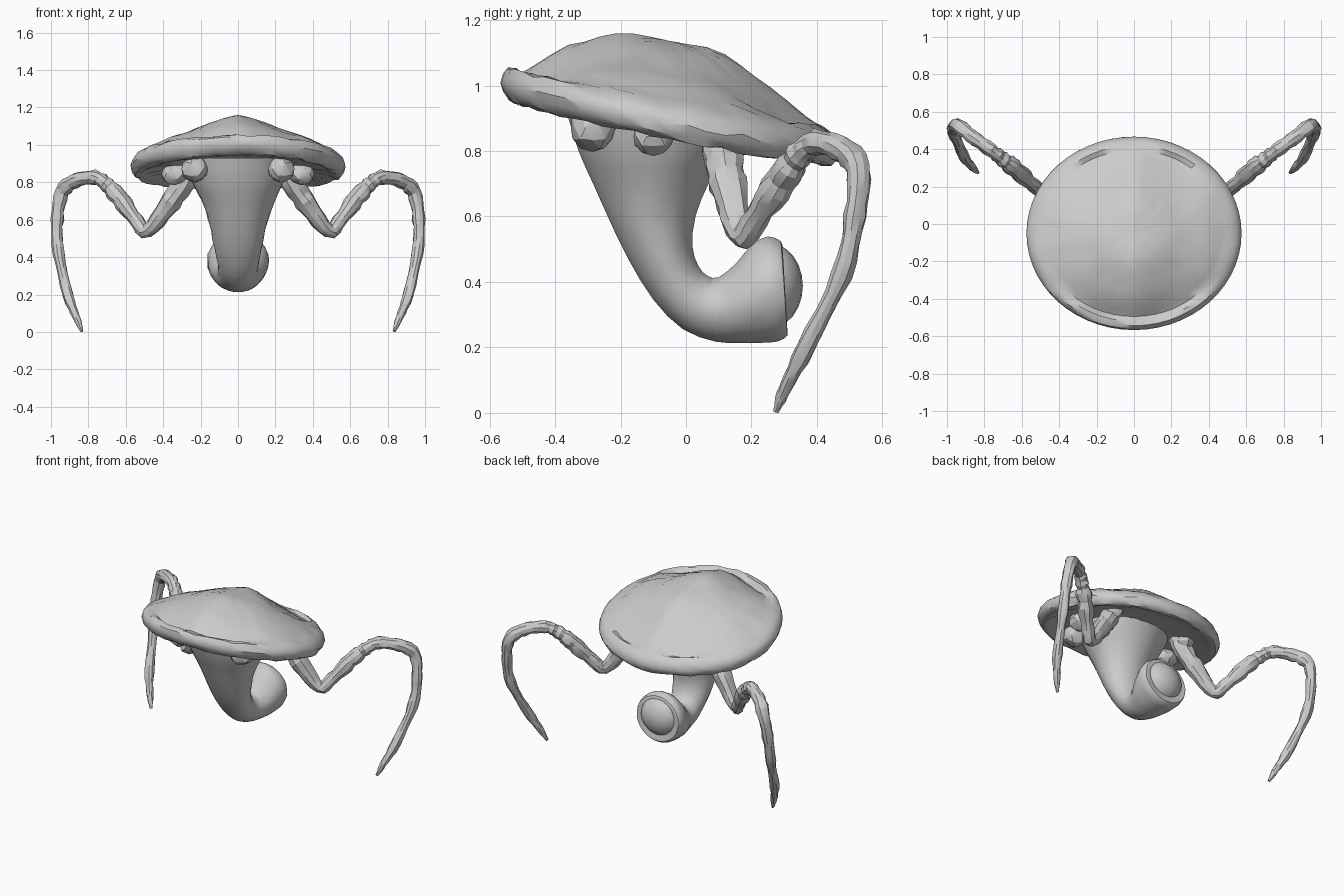
import bpy, bmesh, math, random
from mathutils import Vector

if "Cube" in bpy.data.objects:
    bpy.data.objects.remove(bpy.data.objects["Cube"])

random.seed(4)
grey = bpy.data.materials.new("plain grey")
grey.diffuse_color = (0.6, 0.6, 0.6, 1)
grey.use_nodes = True
grey.node_tree.nodes["Principled BSDF"].inputs["Base Color"].default_value = grey.diffuse_color


def finish(bm, name, angle=30, mirror=False):
    bmesh.ops.recalc_face_normals(bm, faces=bm.faces)
    me = bpy.data.meshes.new(name)
    bm.to_mesh(me)
    bm.free()
    me.materials.append(grey)
    ob = bpy.data.objects.new(name, me)
    bpy.context.collection.objects.link(ob)
    bpy.ops.object.select_all(action='DESELECT')
    ob.select_set(True)
    bpy.context.view_layer.objects.active = ob
    bpy.ops.object.shade_smooth_by_angle(angle=math.radians(angle))
    if mirror:
        ob.modifiers.new("mirror", 'MIRROR').use_mirror_merge = False
    return ob


def loft(rings):
    bm = bmesh.new()
    n = len(rings[0])
    vr = [[bm.verts.new(p) for p in r] for r in rings]
    for a, b in zip(vr, vr[1:]):
        for i in range(n):
            j = (i + 1) % n
            bm.faces.new((a[i], a[j], b[j], b[i]))
    bm.faces.new(vr[0])
    bm.faces.new(vr[-1])
    return bm


def smooth_path(pts, steps):
    """Catmull-Rom interpolation of tuples of any length."""
    p = [Vector(q) for q in pts]
    p = [p[0] * 2 - p[1]] + p + [p[-1] * 2 - p[-2]]
    out = []
    for i in range(1, len(p) - 2):
        a, b, c, d = p[i - 1:i + 3]
        for s in range(steps):
            t = s / steps
            out.append(0.5 * (2 * b + (c - a) * t + (2 * a - 5 * b + 4 * c - d) * t * t
                              + (3 * b - a - 3 * c + d) * t ** 3))
    return out + [p[-2]]


def tube_rings(pts, sides, steps, rough):
    """Round rings along points (x, y, z, radius)."""
    path = smooth_path(pts, steps)
    pos = [Vector(q[:3]) for q in path]
    axis = Vector((1, 0, 0))
    rings = []
    for i, c in enumerate(pos):
        t = (pos[min(i + 1, len(pos) - 1)] - pos[max(i - 1, 0)]).normalized()
        axis = (axis - t * axis.dot(t)).normalized()
        other = t.cross(axis)
        r = path[i][3] * (1 + random.uniform(-rough, rough))
        ring = []
        for k in range(sides):
            a = 2 * math.pi * k / sides
            f = r * (1 + random.uniform(-rough, rough))
            ring.append(c + (axis * math.cos(a) + other * math.sin(a)) * f)
        rings.append(ring)
    return rings


# Tilted cap: (radius, height at back and sides, height at front where a groove runs behind the rim)
profile = [(.03, .242, .242), (.12, .243, .242), (.22, .243, .24), (.33, .23, .226), (.42, .205, .206),
           (.5, .18, .185), (.6, .148, .157), (.7, .115, .122), (.8, .084, .074), (.86, .068, .044),
           (.91, .054, .044), (.955, .038, .038), (.985, .018, .02), (1, -.01, -.008),
           (.985, -.038, -.038), (.955, -.056, -.055), (.92, -.06, -.06), (.88, -.053, -.053),
           (.82, -.04, -.04), (.65, -.025, -.03), (.4, -.01, -.01), (.08, 0, 0)]
rings = []
for i, (rho, back, front) in enumerate(profile):
    ring = []
    for k in range(56):
        a = 2 * math.pi * k / 56
        x = .575 * rho * math.cos(a)
        y = -.05 + .517 * rho * math.sin(a)
        f = max(0, -math.sin(a)) ** 2
        h = back * (1 - f) + front * f
        if i < 10:  # the dome narrows to a soft ridge along its middle
            h -= .03 * math.sin(math.pi * min(abs(x) / .4, 1)) ** 1.4
        z = .885 - .19 * y + .08 * y * y + h + random.uniform(-.007, .007) * rho
        ring.append((x, y, z))
    rings.append(ring)
finish(loft(rings), "cap", 35)

# Hooked stalk: each section gives its outer point (y, z), inner point (y, z) and half width
sections = [(-.37, .93, .22, .93, .28), (-.33, .80, .14, .82, .25), (-.285, .70, .07, .70, .195),
            (-.24, .60, .03, .60, .16), (-.18, .475, .02, .51, .135), (-.10, .345, .038, .45, .115),
            (-.01, .255, .065, .42, .105), (.09, .217, .10, .415, .11), (.17, .212, .155, .46, .14),
            (.23, .213, .20, .515, .158), (.28, .217, .25, .54, .165), (.31, .235, .29, .525, .155),
            (.306, .255, .295, .50, .137)]
rings = []
for oy, oz, iy, iz, w in smooth_path(sections, 2):
    ring = []
    for k in range(26):
        a = 2 * math.pi * k / 26
        s = .5 + .5 * math.sin(a)
        ring.append((w * math.cos(a) * random.uniform(.98, 1.02),
                     oy + (iy - oy) * s, oz + (iz - oz) * s))
    rings.append(ring)
finish(loft(rings), "stalk", 25)

# Ball seated in the stalk end
bm = bmesh.new()
bmesh.ops.create_uvsphere(bm, u_segments=20, v_segments=12, radius=1)
for v in bm.verts:
    v.co = (v.co.x * .138, .255 + v.co.y * .102, .388 + v.co.z * .13)
finish(bm, "stalk_ball", 20)

# Pair of long, knobbly jointed legs
leg = [(.26, .11, .87, .062), (.30, .115, .78, .058), (.38, .135, .67, .053), (.485, .17, .54, .038),
       (.545, .215, .595, .039), (.63, .29, .71, .048), (.70, .345, .785, .040), (.765, .395, .825, .038),
       (.87, .47, .808, .039), (.94, .525, .745, .038), (.966, .515, .60, .032), (.96, .475, .42, .031),
       (.91, .365, .20, .027), (.865, .305, .08, .021), (.835, .275, .004, .009)]
finish(loft(tube_rings(leg, 10, 4, .1)), "legs", 22, True)

# Short stumps under the cap: centre and radii
stumps = [(.23, -.285, .87, .075, .072, .072), (.34, -.10, .845, .075, .065, .06), (.28, .15, .84, .06, .06, .06)]
for i, (x, y, z, rx, ry, rz) in enumerate(stumps):
    bm = bmesh.new()
    bmesh.ops.create_icosphere(bm, subdivisions=2, radius=1)
    for v in bm.verts:
        n = random.uniform(.92, 1.04)
        v.co = (x + v.co.x * rx * n, y + v.co.y * ry * n, z + v.co.z * rz * n)
    finish(bm, "stumps_%d" % (i + 1), 22, True)
